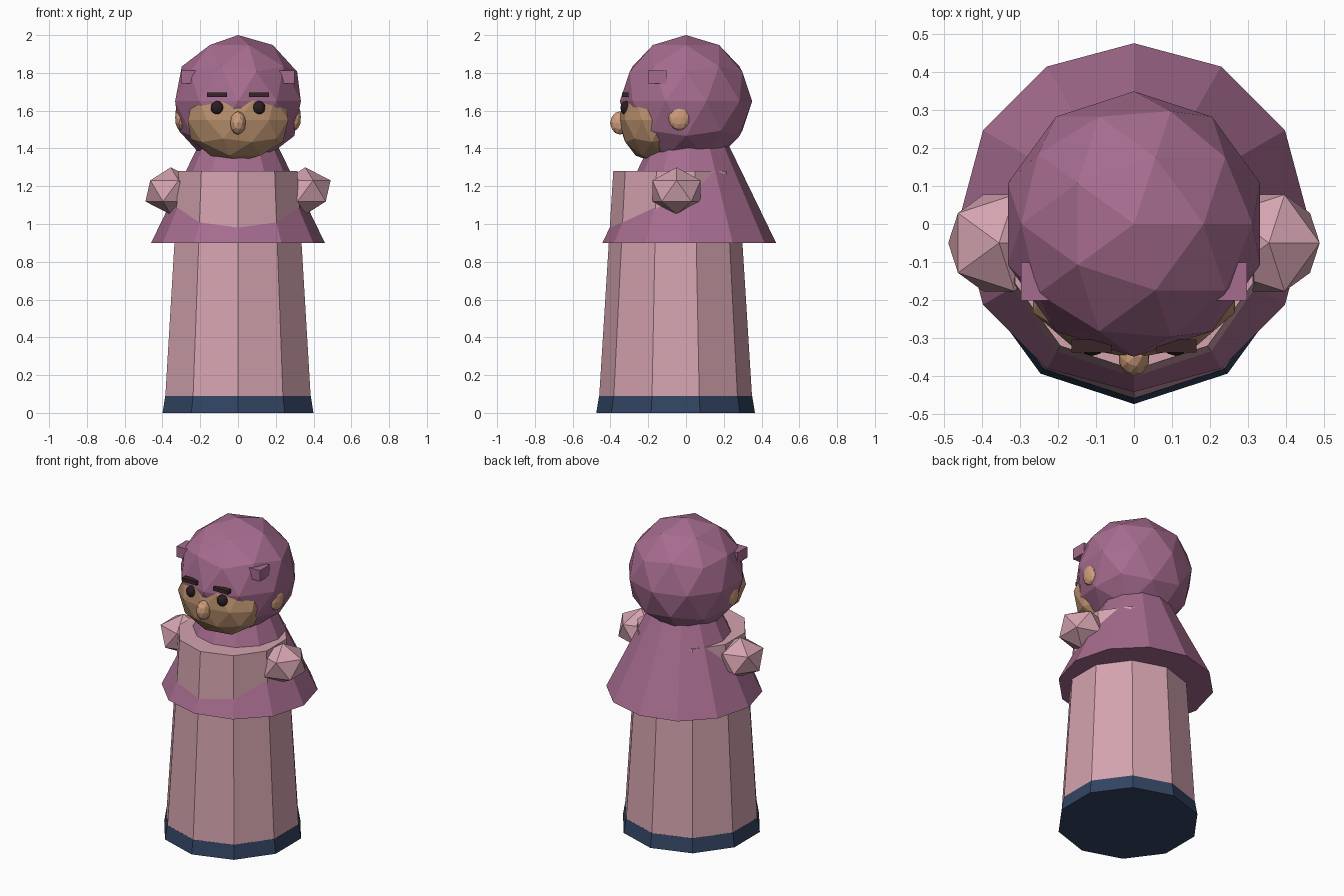
import bpy

cube = bpy.data.objects.get("Cube")
if cube:
    bpy.data.objects.remove(cube, do_unlink=True)


def linear(c):
    c /= 255
    return c / 12.92 if c <= 0.04045 else ((c + 0.055) / 1.055) ** 2.4


def material(name, r, g, b):
    mat = bpy.data.materials.new(name)
    mat.use_nodes = True
    colour = (linear(r), linear(g), linear(b), 1)
    mat.diffuse_color = colour
    bsdf = mat.node_tree.nodes["Principled BSDF"]
    bsdf.inputs["Base Color"].default_value = colour
    bsdf.inputs["Roughness"].default_value = 0.9
    return mat


pink = material("dusty pink", 212, 163, 175)
purple = material("mauve purple", 166, 108, 143)
navy = material("navy blue", 50, 68, 98)
tan = material("tan skin", 182, 142, 108)
nose_tan = material("warm tan", 208, 158, 124)
brow_brown = material("dark brown", 56, 37, 39)
eye_dark = material("near black brown", 44, 29, 35)


def finish(name, mat):
    obj = bpy.context.object
    obj.name = obj.data.name = name
    obj.data.materials.append(mat)
    return obj


def frustum(name, mat, sides, y, z0, z1, r0, r1):
    bpy.ops.mesh.primitive_cone_add(vertices=sides, radius1=r0, radius2=r1,
                                    depth=z1 - z0, location=(0, y, (z0 + z1) / 2))
    return finish(name, mat)


def ball(name, mat, location, size, detail=2):
    bpy.ops.mesh.primitive_ico_sphere_add(subdivisions=detail, radius=1, location=location)
    bpy.context.object.scale = size
    return finish(name, mat)


def box(name, mat, location, size):
    bpy.ops.mesh.primitive_cube_add(size=1, location=location)
    bpy.context.object.scale = size
    return finish(name, mat)


# Hem, robe and cape
frustum("hem", navy, 10, -0.055, 0, 0.09, 0.42, 0.405)
frustum("robe", pink, 10, -0.055, 0.08, 1.28, 0.405, 0.33)
frustum("cape", purple, 12, 0.017, 0.9, 1.5, 0.46, 0.169)

# Hooded head, face and nose
ball("hood", purple, (0, 0, 1.65), (0.35, 0.35, 0.35))
ball("face", tan, (0, -0.18, 1.55), (0.28, 0.175, 0.22))
ball("nose", nose_tan, (0, -0.35, 1.535), (0.042, 0.052, 0.062))

# Paired parts
for side, s in (("left", 1), ("right", -1)):
    ball(side + "_hand", pink, (s * 0.356, -0.05, 1.175), (0.15, 0.15, 0.125), 1)
    ball(side + "_eye", eye_dark, (s * 0.11, -0.318, 1.615), (0.035, 0.03, 0.037))
    box(side + "_eyebrow", brow_brown, (s * 0.112, -0.322, 1.685), (0.105, 0.035, 0.024))
    box(side + "_hood_ear", purple, (s * 0.248, -0.152, 1.778), (0.1, 0.1, 0.07))
    ball(side + "_ear", nose_tan, (s * 0.304, -0.035, 1.565), (0.03, 0.06, 0.07))
